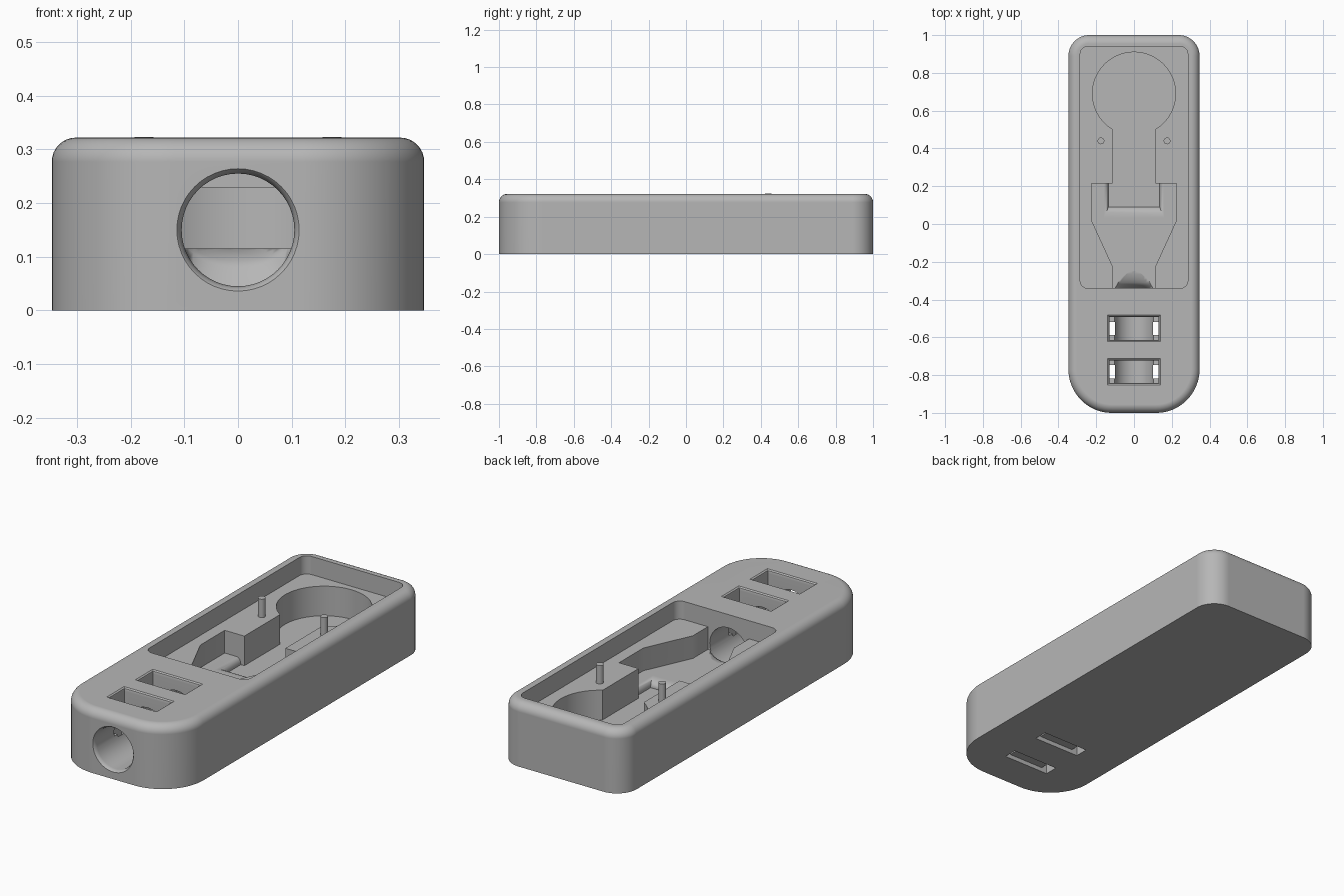
import bpy, bmesh
from math import sin, cos, pi, sqrt, asin

old = bpy.data.objects.get("Cube")
if old:
    bpy.data.objects.remove(old, do_unlink=True)

grey = bpy.data.materials.new("light_grey_plastic")
grey.use_nodes = True
COLOUR = (0.47, 0.47, 0.47, 1)
grey.diffuse_color = COLOUR
grey.node_tree.nodes["Principled BSDF"].inputs["Base Color"].default_value = COLOUR

TOP = 0.322      # upper face
LEDGE = 0.23     # shallow recess floor
CHANNEL = 0.115  # channel floor
DEEP = 0.08      # floor of the round well


def loft(name, rings):
    """Closed solid through rings that all have the same number of points."""
    bm = bmesh.new()
    loops = [[bm.verts.new(p) for p in ring] for ring in rings]
    n = len(loops[0])
    for a, b in zip(loops, loops[1:]):
        for i in range(n):
            j = (i + 1) % n
            bm.faces.new((a[i], a[j], b[j], b[i]))
    bm.faces.new(loops[0])
    bm.faces.new(loops[-1])
    bmesh.ops.recalc_face_normals(bm, faces=bm.faces)
    mesh = bpy.data.meshes.new(name)
    bm.to_mesh(mesh)
    bm.free()
    mesh.materials.append(grey)
    obj = bpy.data.objects.new(name, mesh)
    bpy.context.collection.objects.link(obj)
    return obj


def prism(name, outline, z0, z1):
    return loft(name, [[(x, y, z) for x, y in outline] for z in (z0, z1)])


def rect(hx, y0, y1):
    return [(-hx, y0), (hx, y0), (hx, y1), (-hx, y1)]


def rounded(hx, y0, y1, r_front, r_back, steps=16):
    pts = []
    corners = [(1, y1, -1, r_back, 0), (-1, y1, -1, r_back, 1),
               (-1, y0, 1, r_front, 2), (1, y0, 1, r_front, 3)]
    for sx, y, sy, r, quarter in corners:
        for i in range(steps + 1):
            a = (quarter + i / steps) * pi / 2
            pts.append((sx * (hx - r) + r * cos(a), y + sy * r + r * sin(a)))
    return pts


def smooth(obj):
    bpy.ops.object.select_all(action="DESELECT")
    obj.select_set(True)
    bpy.context.view_layer.objects.active = obj
    bpy.ops.object.shade_smooth_by_angle(angle=0.6)


# Body: rounded outline with a rolled upper edge
ROLL = 0.045
levels = [(0, 0)]
for i in range(9):
    a = i / 8 * pi / 2
    levels.append((TOP - ROLL + ROLL * sin(a), ROLL * (1 - cos(a))))
body = loft("body", [
    [(x, y, z) for x, y in rounded(0.347 - d, -1 + d, 1 - d, 0.23 - d, 0.11 - d)]
    for z, d in levels])

cutters = []

# Shallow rectangular recess
cutters.append(prism("recess", rounded(0.285, -0.34, 0.94, 0.04, 0.04, 6), LEDGE, 0.4))

# Round well with a straight neck
R, NECK = 0.22, 0.115
start = -pi / 2 + asin(NECK / R)
sweep = 2 * pi - 2 * asin(NECK / R)
well = [(R * cos(start + sweep * i / 48), 0.69 + R * sin(start + sweep * i / 48))
        for i in range(49)]
well += [(-NECK, 0.15), (NECK, 0.15)]
cutters.append(prism("round_well", well, DEEP, 0.28))

# Wide channel that tapers towards the bore
half = [(NECK, -0.34), (NECK, -0.22), (0.225, 0.02), (0.225, 0.215)]
channel = half + [(-x, y) for x, y in reversed(half)]
cutters.append(prism("tapered_channel", channel, CHANNEL, 0.28))

# Step between the channel and the well, with a rolled edge
step = [[(x, y, DEEP) for x, y in rect(0.135, 0.09, 0.215)]]
for i in range(7):
    a = i / 6 * pi / 2
    out = 1 - cos(a)
    z = CHANNEL - 0.03 + 0.03 * sin(a)
    step.append([(x, y, z) for x, y in
                 rect(0.135 + 0.025 * out, 0.09 - 0.055 * out, 0.215)])
step.append([(x, y, 0.14) for x, y in rect(0.16, 0.035, 0.215)])
cutters.append(loft("rolled_step", step))

# Cable bore: flared mouth, straight tube, rolled rise to the channel floor
BORE, AXIS = 0.105, 0.15
stations = [(-1.02, 0.118, 0.118), (-1.0, 0.114, 0.114), (-0.994, 0.109, 0.109),
            (-0.98, BORE, BORE), (-0.34, BORE, BORE)]
for i in range(1, 9):
    t = i / 8
    stations.append((-0.34 + 0.12 * t, BORE,
                     BORE - 0.072 * sqrt(1 - (1 - t) ** 2)))
cutters.append(loft("cable_bore", [
    [(rx * cos(2 * pi * k / 48), y, AXIS + rz * sin(2 * pi * k / 48))
     for k in range(48)] for y, rx, rz in stations]))

# Tie slots: softened upper opening, two through holes, recess underneath
for name, yc in (("front", -0.782), ("rear", -0.553)):
    profile = [(0.13, 0.13, 0.06), (TOP - 0.016, 0.13, 0.06),
               (TOP - 0.005, 0.133, 0.063), (TOP, 0.14, 0.07), (0.34, 0.14, 0.07)]
    cutters.append(loft(name + "_slot", [
        [(x, y, z) for x, y in rect(hx, yc - hy, yc + hy)] for z, hx, hy in profile]))
    for side in (-1, 1):
        hole = [(x + side * 0.115, y) for x, y in rect(0.015, yc - 0.035, yc + 0.035)]
        cutters.append(prism(name + "_tie_hole", hole, -0.05, 0.16))
    cutters.append(prism(name + "_underside_recess",
                         rect(0.13, yc - 0.035, yc + 0.035), -0.06, 0.022))

# Cut everything out of the body
bpy.context.view_layer.objects.active = body
for cutter in cutters:
    cutter.hide_render = True
    mod = body.modifiers.new(cutter.name, "BOOLEAN")
    mod.operation = "DIFFERENCE"
    mod.solver = "EXACT"
    mod.object = cutter
    bpy.ops.object.modifier_apply(modifier=mod.name)
for cutter in cutters:
    bpy.data.objects.remove(cutter, do_unlink=True)
smooth(body)
weighted = body.modifiers.new("even_shading", "WEIGHTED_NORMAL")
weighted.keep_sharp = True

# Locating pegs on the ledge
for name, x in (("right_peg", -0.175), ("left_peg", 0.175)):
    circle = [(x + 0.018 * cos(k * pi / 12), 0.44 + 0.018 * sin(k * pi / 12))
              for k in range(24)]
    smooth(prism(name, circle, LEDGE - 0.01, TOP + 0.001))
